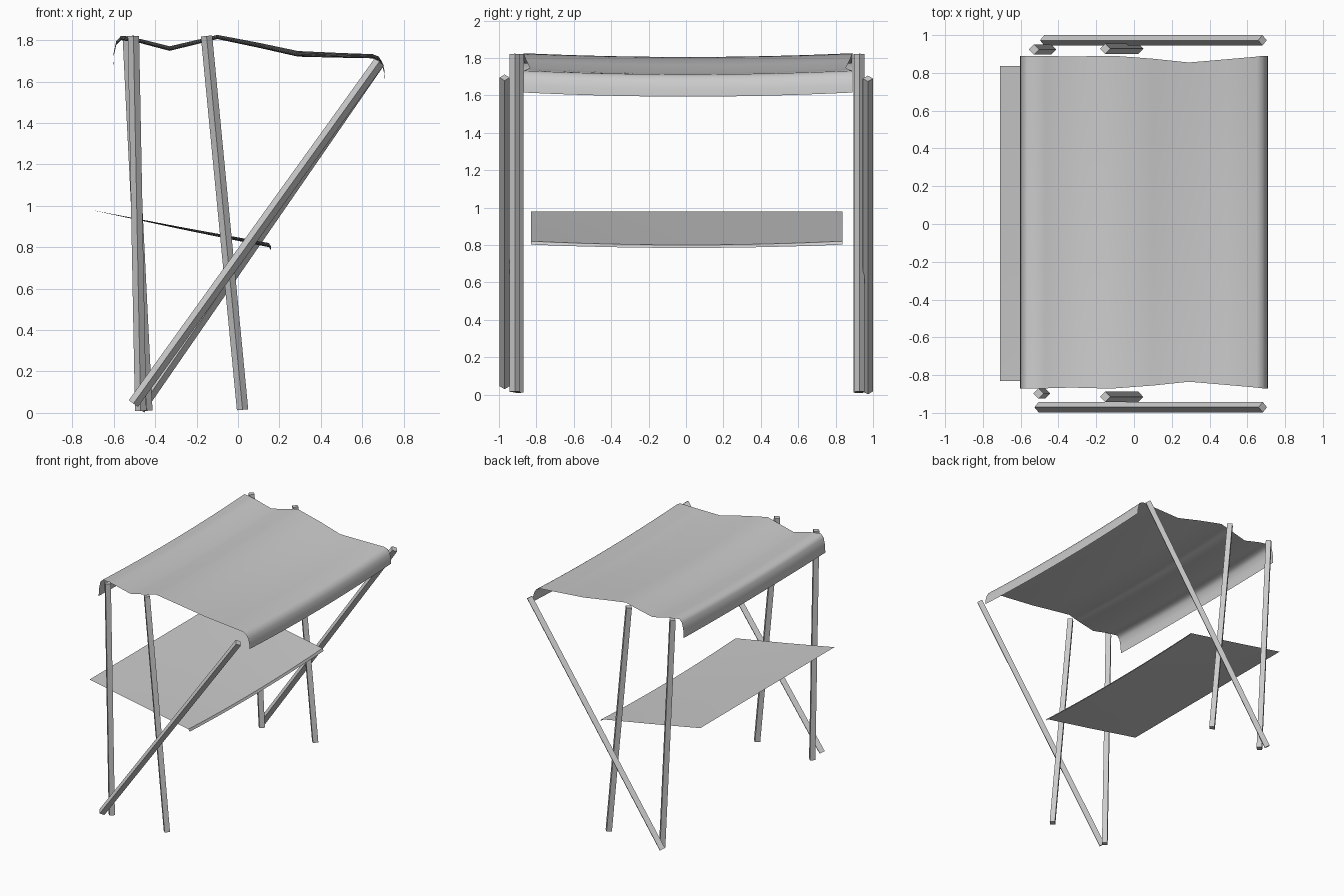
import bpy, bmesh
from mathutils import Vector

cube = bpy.data.objects.get("Cube")
if cube:
    bpy.data.objects.remove(cube, do_unlink=True)

grey = bpy.data.materials.new("plain_grey")
grey.use_nodes = True
colour = (0.6, 0.6, 0.6, 1)
grey.diffuse_color = colour
grey.node_tree.nodes["Principled BSDF"].inputs["Base Color"].default_value = colour


def finish(name, bm):
    mesh = bpy.data.meshes.new(name)
    bm.to_mesh(mesh)
    bm.free()
    mesh.materials.append(grey)
    ob = bpy.data.objects.new(name, mesh)
    bpy.context.collection.objects.link(ob)
    return ob


def smooth(ob, angle):
    bpy.ops.object.select_all(action='DESELECT')
    ob.select_set(True)
    bpy.context.view_layer.objects.active = ob
    bpy.ops.object.shade_smooth_by_angle(angle=angle)


def pole(name, bottom, top, r=0.0275):
    """Square bar with its corners turned to the front and back."""
    a, b = Vector(bottom), Vector(top)
    across = Vector((0, 1, 0))
    side = across.cross(b - a).normalized()
    bm = bmesh.new()
    rings = [[bm.verts.new(p + d * r) for d in (side, across, -side, -across)]
             for p in (a, b)]
    for i in range(4):
        j = (i + 1) % 4
        bm.faces.new((rings[0][i], rings[0][j], rings[1][j], rings[1][i]))
    bm.faces.new(rings[0][::-1])
    bm.faces.new(rings[1])
    bmesh.ops.recalc_face_normals(bm, faces=bm.faces)
    return finish(name, bm)


def sheet(name, profile, centre, steps=12):
    """Sweep rows of (x, z, half width, sag) across y, sagging in the middle."""
    bm = bmesh.new()
    rows = []
    for x, z, half, sag in profile:
        ts = [2 * i / steps - 1 for i in range(steps + 1)]
        rows.append([bm.verts.new((x, centre + half * t, z - sag * (1 - t * t)))
                     for t in ts])
    for p, q in zip(rows, rows[1:]):
        for i in range(steps):
            bm.faces.new((p[i], q[i], q[i + 1], p[i + 1]))
    return finish(name, bm)


# Frame: two uprights and one long brace at each end
pole("front_outer_upright", (-0.47, -0.897, 0.01), (-0.505, -0.897, 1.82))
pole("back_outer_upright", (-0.44, 0.924, 0.01), (-0.53, 0.924, 1.82))
pole("front_inner_upright", (0.022, -0.915, 0.015), (-0.152, -0.915, 1.82))
pole("back_inner_upright", (0.022, 0.928, 0.015), (-0.152, 0.928, 1.82))
pole("front_brace", (-0.505, -0.97, 0.045), (0.682, -0.97, 1.695))
pole("back_brace", (-0.475, 0.9725, 0.017), (0.68, 0.9725, 1.69))

# Fabric canopy with hanging hems on both long edges
canopy = sheet("canopy", [
    (-0.603, 1.68, 0.88, 0.01), (-0.6, 1.74, 0.88, 0.015),
    (-0.588, 1.795, 0.88, 0.02), (-0.565, 1.82, 0.88, 0.02),
    (-0.47, 1.805, 0.88, 0.02), (-0.33, 1.77, 0.876, 0.022),
    (-0.18, 1.805, 0.88, 0.02), (-0.1, 1.825, 0.88, 0.02),
    (0.1, 1.787, 0.865, 0.024), (0.29, 1.747, 0.845, 0.027),
    (0.49, 1.738, 0.862, 0.023), (0.65, 1.732, 0.876, 0.02),
    (0.68, 1.72, 0.88, 0.02), (0.698, 1.69, 0.88, 0.02),
    (0.707, 1.655, 0.88, 0.02), (0.71, 1.615, 0.88, 0.022)], 0.01)
smooth(canopy, 1.2)

# Sloping shelf with a small turned-down lip
shelf = sheet("shelf", [
    (-0.71, 0.98, 0.833, 0), (-0.28, 0.898, 0.833, 0.01),
    (0.15, 0.82, 0.833, 0.02), (0.16, 0.802, 0.833, 0.018)], 0.003)
smooth(shelf, 0.6)
